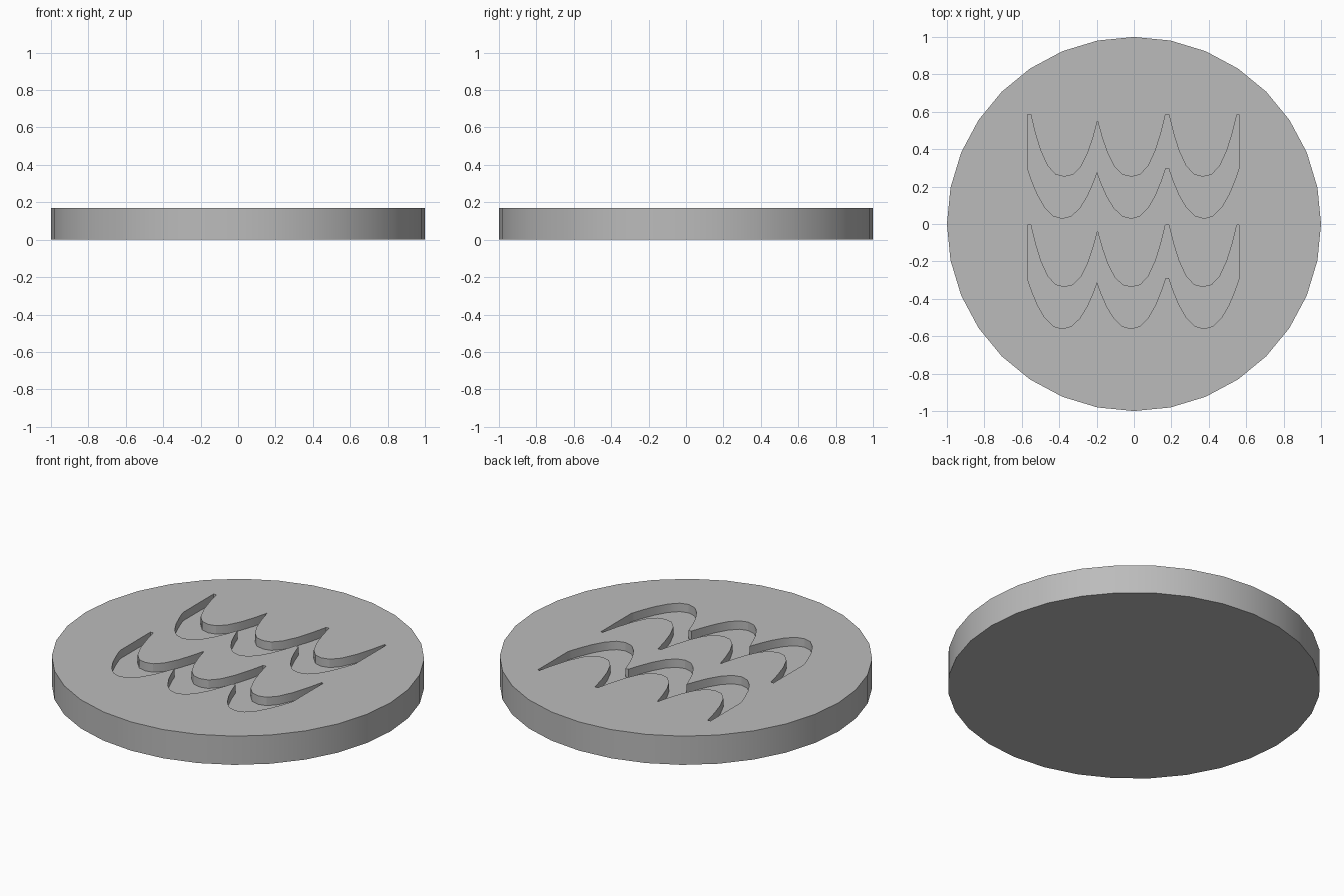
import bpy, bmesh, math

cube = bpy.data.objects.get("Cube")
if cube:
    bpy.data.objects.remove(cube, do_unlink=True)

HEIGHT, DEPTH = 0.17, 0.05

grey = bpy.data.materials.new("plain grey")
grey.use_nodes = True
colour = (0.5, 0.5, 0.5, 1)
grey.diffuse_color = colour
grey.node_tree.nodes["Principled BSDF"].inputs["Base Color"].default_value = colour


def scallop(left, right, bottom, rise_left, rise_right, power, steps=12):
    """U-shaped dip from its left tip, down to the bottom and up to its right tip."""
    points = []
    mid, half = (left + right) / 2, (right - left) / 2
    for i in range(steps + 1):
        t = -math.cos(math.pi * i / steps)
        rise = rise_left if t < 0 else rise_right
        points.append((mid + half * t, bottom + rise * abs(t) ** power))
    return points


def wave_outline(shift):
    """Closed outline of one band of three scallops."""
    upper = [(-0.57, 0.585)]
    upper += scallop(-0.552, -0.195, 0.253, 0.332, 0.3, 2.5)
    upper += scallop(-0.195, 0.168, 0.253, 0.3, 0.332, 2.5)[1:]
    upper += scallop(0.187, 0.55, 0.253, 0.332, 0.332, 2.5)
    upper += [(0.562, 0.585)]
    lower = scallop(-0.57, -0.198, 0.03, 0.27, 0.25, 2.2)
    lower += scallop(-0.198, 0.168, 0.03, 0.25, 0.27, 2.2)[1:]
    lower += scallop(0.187, 0.562, 0.03, 0.27, 0.27, 2.2)
    return [(x, y + shift) for x, y in lower + upper[::-1]]


def add_prism(name, outlines, bottom, top):
    bm = bmesh.new()
    for outline in outlines:
        face = bm.faces.new([bm.verts.new((x, y, bottom)) for x, y in outline])
        grown = bmesh.ops.extrude_face_region(bm, geom=[face], use_keep_orig=True)
        for v in grown["geom"]:
            if isinstance(v, bmesh.types.BMVert):
                v.co.z = top
    bmesh.ops.recalc_face_normals(bm, faces=bm.faces)
    mesh = bpy.data.meshes.new(name)
    bm.to_mesh(mesh)
    bm.free()
    obj = bpy.data.objects.new(name, mesh)
    bpy.context.collection.objects.link(obj)
    obj.data.materials.append(grey)
    return obj


# Round disc
SIDES = 32
rim = [(math.cos(math.tau * i / SIDES), math.sin(math.tau * i / SIDES)) for i in range(SIDES)]
disc = add_prism("engraved_disc", [rim], 0, HEIGHT)

# Two engraved wave bands
cutter = add_prism("wave_cutter", [wave_outline(0), wave_outline(-0.59)], HEIGHT - DEPTH, HEIGHT + DEPTH)
cutter.hide_render = True

cut = disc.modifiers.new("engrave waves", "BOOLEAN")
cut.operation = "DIFFERENCE"
cut.solver = "EXACT"
cut.object = cutter

bpy.ops.object.select_all(action="DESELECT")
disc.select_set(True)
bpy.context.view_layer.objects.active = disc
bpy.ops.object.modifier_apply(modifier=cut.name)
bpy.data.objects.remove(cutter, do_unlink=True)
bpy.ops.object.shade_smooth_by_angle(angle=math.radians(30))
